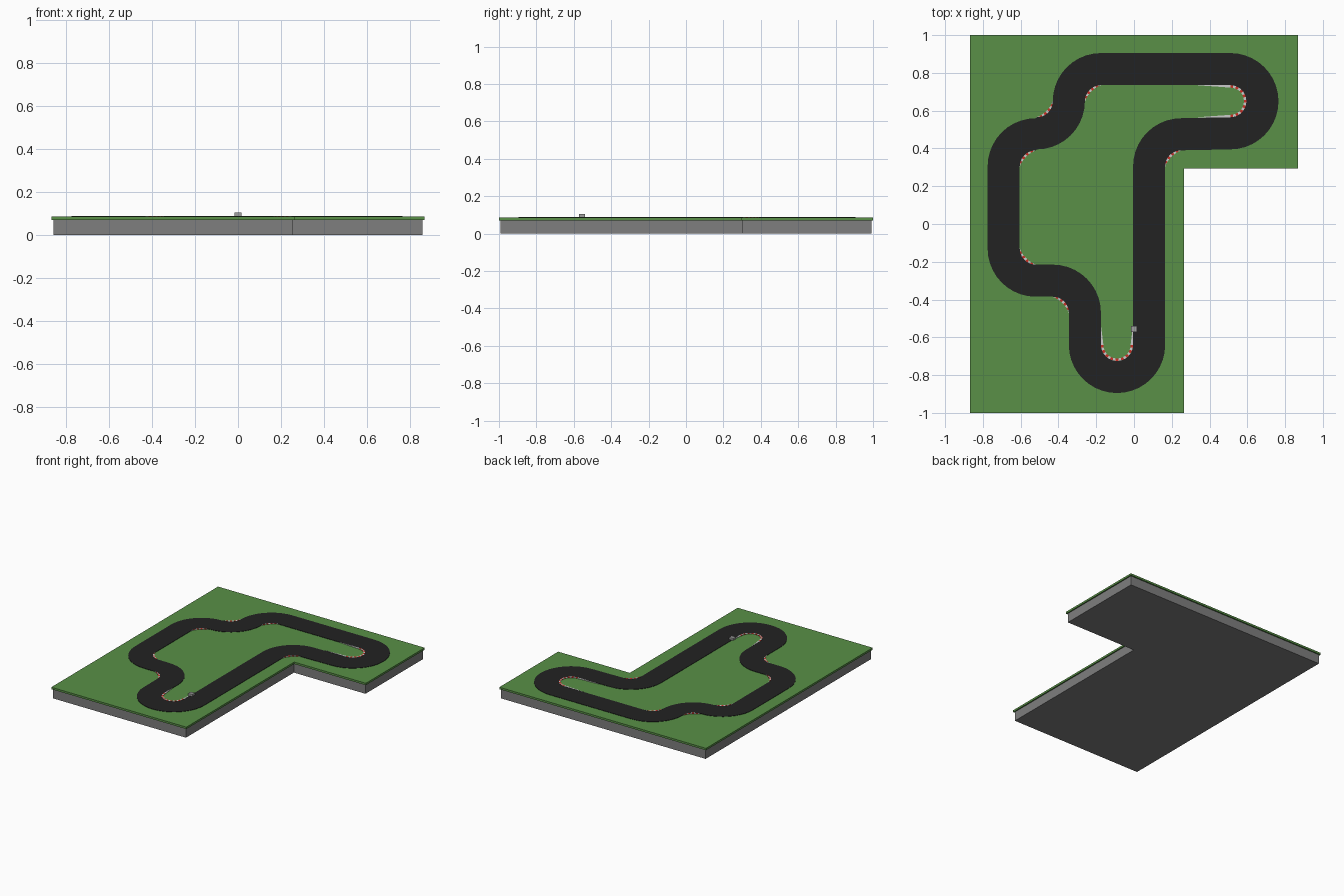
import bpy, bmesh, math
from mathutils import Vector

if "Cube" in bpy.data.objects:
    bpy.data.objects.remove(bpy.data.objects["Cube"])

GRASS_TOP, TRACK_TOP, CURB_TOP = 0.086, 0.0885, 0.0892
R, HALF = 0.17, 0.085          # centreline bend radius, half track width


def material(name, rgb):
    m = bpy.data.materials.new(name)
    m.diffuse_color = (*rgb, 1)
    m.use_nodes = True
    m.node_tree.nodes["Principled BSDF"].inputs["Base Color"].default_value = m.diffuse_color
    return m


GRASS = material("grass_green", (0.10, 0.28, 0.063))
ASPHALT = material("asphalt_black", (0.016, 0.016, 0.016))
BASE = material("base_grey", (0.21, 0.21, 0.21))
WHITE = material("curb_white", (0.60, 0.60, 0.60))
RED = material("curb_red", (0.60, 0.03, 0.02))
GREY = material("box_grey", (0.35, 0.35, 0.35))


def finish(name, bm, mats):
    bmesh.ops.recalc_face_normals(bm, faces=bm.faces[:])
    me = bpy.data.meshes.new(name)
    bm.to_mesh(me)
    bm.free()
    for m in mats:
        me.materials.append(m)
    ob = bpy.data.objects.new(name, me)
    bpy.context.collection.objects.link(ob)
    return ob


def slab(name, outline, z0, z1, mat):
    """Extrude a flat outline between two heights."""
    bm = bmesh.new()
    f = bm.faces.new([bm.verts.new((x, y, z0)) for x, y in outline])
    top = bmesh.ops.extrude_face_region(bm, geom=[f])["geom"]
    bmesh.ops.translate(bm, vec=(0, 0, z1 - z0),
                        verts=[v for v in top if isinstance(v, bmesh.types.BMVert)])
    return finish(name, bm, [mat])


def l_shape(i):
    """Board outline, inset by i."""
    return [(-0.868 + i, -1 + i), (0.266 - i, -1 + i), (0.266 - i, 0.294 + i),
            (0.868 - i, 0.294 + i), (0.868 - i, 1 - i), (-0.868 + i, 1 - i)]


# Board: grey base under an overhanging grass plate
slab("base", l_shape(0.009), 0.0, 0.071, BASE)
slab("grass_plate", l_shape(0), 0.071, GRASS_TOP, GRASS)

# Bends in driving order: centre x, y, start angle, end angle (degrees)
bends = [
    (-0.09, -0.64, 0, -180),
    (-0.43, -0.47, 0, 90),
    (-0.52, -0.13, 270, 180),
    (-0.52, 0.305, 180, 90),
    (-0.515, 0.65, -90, 0),
    (-0.175, 0.65, 180, 90),
    (0.51, 0.65, 90, -90),
    (0.25, 0.305, 90, 180),
]


def polar(cx, cy, r, a):
    a = math.radians(a)
    return Vector((cx + r * math.cos(a), cy + r * math.sin(a)))


# Track: closed ribbon; straights come from joining the bends
bm = bmesh.new()
rings = []
for cx, cy, a0, a1 in bends:
    turn = 1 if a1 > a0 else -1           # left turn keeps the inner edge left
    n = abs(a1 - a0) // 9
    for k in range(n + 1):
        a = a0 + (a1 - a0) * k / n
        left = polar(cx, cy, R - turn * HALF, a)
        right = polar(cx, cy, R + turn * HALF, a)
        rings.append([bm.verts.new((p.x, p.y, z)) for p, z in
                      ((left, GRASS_TOP), (left, TRACK_TOP),
                       (right, TRACK_TOP), (right, GRASS_TOP))])
for i, a in enumerate(rings):
    b = rings[(i + 1) % len(rings)]
    for j in range(3):
        bm.faces.new((a[j], a[j + 1], b[j + 1], b[j]))
finish("track", bm, [ASPHALT])


def curb(name, pairs):
    """Striped strip between outer and inner point pairs; colours alternate."""
    bm = bmesh.new()
    rows = [[bm.verts.new((p.x, p.y, z)) for p, z in
             ((o, GRASS_TOP), (o, CURB_TOP), (i, CURB_TOP), (i, GRASS_TOP))]
            for o, i in pairs]
    for k, (a, b) in enumerate(zip(rows, rows[1:])):
        for j in range(3):
            f = bm.faces.new((a[j], a[j + 1], b[j + 1], b[j]))
            f.material_index = k % 2
    finish(name, bm, [WHITE, RED])


# Curbs: crescents inside each bend, with tapered run-ins on the hairpins
for idx, (cx, cy, a0, a1) in enumerate(bends):
    hairpin = abs(a1 - a0) == 180
    n = 17 if hairpin else 9
    pairs = []
    for k in range(n + 1):
        t = k / n
        w = 0.013 if hairpin else 0.012 * math.sin(math.pi * t) + 0.001
        a = a0 + (a1 - a0) * t
        pairs.append((polar(cx, cy, HALF, a), polar(cx, cy, HALF - w, a)))
    if hairpin:
        # run-in direction points away from the middle of the bend
        back = polar(0, 0, 1, (a0 + a1) / 2 + 180) * (0.17 if idx else 0.1)
        first, last = pairs[0], pairs[-1]
        pairs = ([(first[0] + back, first[0] + back + (first[1] - first[0]) * 0.05)]
                 + pairs +
                 [(last[0] + back, last[0] + back + (last[1] - last[0]) * 0.05)])
    curb(f"curb_{idx + 1}", pairs)

# Small trackside box
slab("trackside_box", [(-0.017, -0.573), (0.017, -0.573), (0.017, -0.541), (-0.017, -0.541)],
     0.088, 0.104, GREY)
